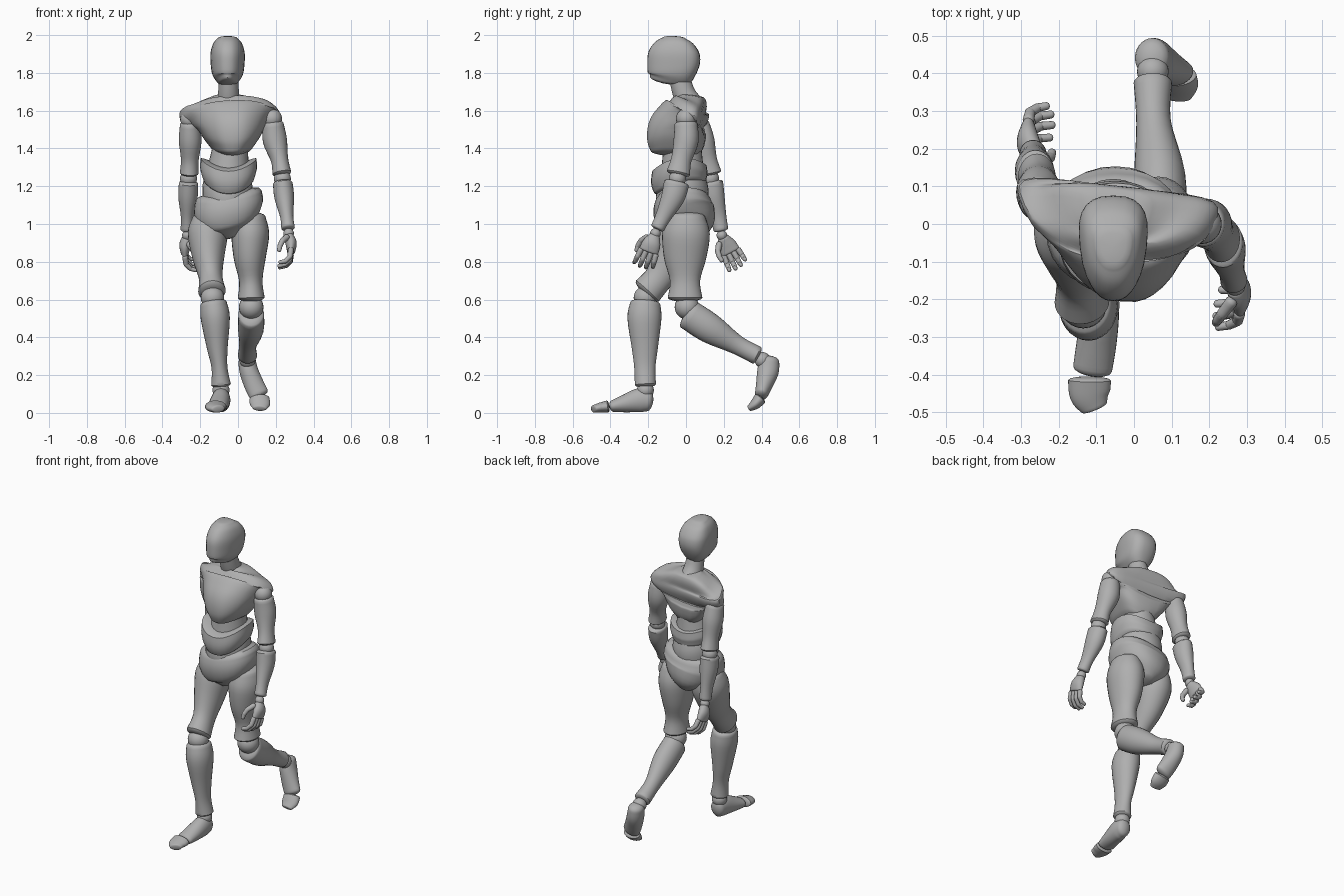
import bpy, bmesh, math
from mathutils import Vector, Matrix

if "Cube" in bpy.data.objects:
    bpy.data.objects.remove(bpy.data.objects["Cube"])

grey = bpy.data.materials.new("mannequin_grey")
grey.use_nodes = True
COLOUR = (0.43, 0.43, 0.43, 1)
grey.diffuse_color = COLOUR
grey.node_tree.nodes["Principled BSDF"].inputs["Base Color"].default_value = COLOUR
STEPS = 4
parts = []


def finish(name, bm):
    bmesh.ops.recalc_face_normals(bm, faces=bm.faces)
    mesh = bpy.data.meshes.new(name)
    bm.to_mesh(mesh)
    bm.free()
    mesh.materials.append(grey)
    obj = bpy.data.objects.new(name, mesh)
    bpy.context.scene.collection.objects.link(obj)
    parts.append(obj)


def spline(a, b, c, d, t):
    return 0.5 * (2 * b + (c - a) * t + (2 * a - 5 * b + 4 * c - d) * t * t
                  + (3 * b - a - 3 * c + d) * t ** 3)


def loft(name, stations, cap=0.3, taper=0, power=1, warp=None, matrix=None, sides=28):
    """Smooth body through stations (x, y, z, half width, half depth) with domed ends."""
    s = [stations[0]] + list(stations) + [stations[-1]]
    dense = []
    for i in range(len(stations) - 1):
        for k in range(STEPS):
            dense.append([spline(*q, k / STEPS) for q in zip(*s[i:i + 4])])
    dense.append(list(stations[-1]))
    mids = [Vector(q[:3]) for q in dense]
    rings = []
    for i, q in enumerate(dense):
        along = (mids[min(i + 1, len(mids) - 1)] - mids[max(i - 1, 0)]).normalized()
        rings.append((mids[i], along, q[3], q[4]))
    # Domes round off both ends
    angles = [math.radians(a) for a in (25, 50, 72, 86)]
    for end, sign in ((0, -1), (-1, 1)):
        mid, along, w, d = rings[end]
        for a in angles:
            k = math.cos(a)
            ring = (mid + along * sign * cap * min(w, d) * math.sin(a), along, w * k, d * k)
            rings.insert(0 if sign < 0 else len(rings), ring)
    bm = bmesh.new()
    loops = []
    for mid, along, w, d in rings:
        side = Vector((1, 0, 0))
        side = (side - along * side.dot(along)).normalized()
        fore = side.cross(along)
        loop = []
        for j in range(sides):
            a = math.tau * j / sides
            u, v = math.cos(a), math.sin(a)
            u = math.copysign(abs(u) ** power, u) * (1 - taper * v)
            v = math.copysign(abs(v) ** power, v)
            p = mid + side * w * u + fore * d * v
            p = warp(p) if warp else p
            loop.append(bm.verts.new(matrix @ p if matrix else p))
        loops.append(loop)
    for a, b in zip(loops, loops[1:]):
        for j in range(sides):
            k = (j + 1) % sides
            bm.faces.new((a[j], a[k], b[k], b[j]))
    bm.faces.new(loops[0])
    bm.faces.new(loops[-1])
    finish(name, bm)


def ball(name, x, y, z, r):
    bm = bmesh.new()
    bmesh.ops.create_uvsphere(bm, u_segments=24, v_segments=14, radius=r,
                              matrix=Matrix.Translation((x, y, z)))
    finish(name, bm)


def ramp(value, low, high):
    return max(0, min(1, (value - low) / (high - low)))


# Head: flat face, slanted jaw line
def jaw(p):
    low = 1 - ramp(p.z, 1.74, 1.88)
    return Vector((p.x, p.y, p.z + 0.36 * (p.y + 0.07) * low))


loft("head", [(-.055, -.085, 1.755, .05, .115), (-.055, -.072, 1.79, .078, .132),
              (-.055, -.065, 1.85, .087, .14), (-.055, -.065, 1.91, .087, .134),
              (-.055, -.064, 1.96, .072, .1), (-.055, -.063, 1.985, .05, .06)],
     cap=.2, taper=.25, power=.8, warp=jaw)
loft("neck", [(-.05, .03, 1.62, .065, .07), (-.05, -.01, 1.69, .056, .06),
              (-.05, -.035, 1.78, .05, .055)])


# Chest: yawed shell with overhanging shoulder caps and an arched lower rim
def chest_shape(p):
    x = p.x + .04
    y = p.y - .11 * x + .25 * x * x
    arch = 3 * x * x * (1 - ramp(p.z, 1.36, 1.52))
    return Vector((p.x, y, p.z + arch))


loft("chest", [(-.03, -.06, 1.37, .1, .125), (-.03, -.055, 1.42, .142, .148),
               (-.035, -.048, 1.5, .172, .152), (-.04, -.025, 1.56, .205, .13),
               (-.043, -.003, 1.59, .25, .112), (-.043, .01, 1.62, .238, .094),
               (-.045, .025, 1.65, .16, .08), (-.045, .03, 1.675, .09, .065)],
     taper=.32, power=.72, cap=.15, warp=chest_shape)


# Abdomen bands and pelvis
def saddle(p):
    x = p.x + .05
    return p + Vector((0, 0, 2.4 * x * x + .12 * (p.y + .03) - .01))


def hip_tilt(p):
    x = p.x + .05
    return p + Vector((0, 0, .17 * x + .8 * x * x * ramp(p.z, 1.03, 1.14)))


loft("ribs", [(-.05, -.03, 1.205, .135, .138), (-.05, -.035, 1.25, .15, .15),
              (-.05, -.035, 1.305, .148, .144)], power=.9, cap=.12, warp=saddle)
loft("waist", [(-.055, -.02, 1.08, .13, .13), (-.055, -.02, 1.17, .132, .14),
               (-.05, -.02, 1.28, .11, .115), (-.04, -.02, 1.42, .09, .1)], warp=saddle)
loft("pelvis", [(-.05, -.015, 1.13, .175, .145), (-.05, -.012, 1.07, .182, .162),
                (-.045, .005, 1.0, .14, .15), (-.04, .01, .94, .06, .1)],
     power=.9, cap=.3, warp=hip_tilt)

# Legs: right one planted in front, left one trailing
loft("right_thigh", [(-.155, 0, 1.03, .085, .1), (-.16, -.02, .95, .106, .12),
                     (-.157, -.07, .83, .086, .105), (-.145, -.14, .72, .063, .078),
                     (-.138, -.205, .645, .073, .082)])
ball("right_knee", -.135, -.215, .61, .062)
loft("right_shin", [(-.13, -.215, .58, .07, .08), (-.12, -.22, .5, .077, .09),
                    (-.11, -.218, .35, .056, .07), (-.098, -.218, .24, .042, .056),
                    (-.09, -.215, .15, .052, .056)])
ball("right_ankle", -.09, -.215, .12, .045)
loft("right_foot", [(-.088, -.2, .064, .044, .056), (-.09, -.245, .067, .05, .064),
                    (-.1, -.32, .05, .053, .048), (-.11, -.385, .036, .052, .032)], cap=.6)
loft("right_toes", [(-.118, -.415, .034, .057, .032), (-.117, -.455, .028, .053, .026),
                    (-.105, -.488, .021, .036, .02)])

loft("left_thigh", [(.065, 0, 1.04, .08, .1), (.065, 0, .95, .1, .126),
                    (.062, -.005, .82, .085, .112), (.068, -.005, .7, .062, .08),
                    (.07, -.005, .61, .071, .092)])
ball("left_knee", .07, .005, .56, .065)
loft("left_shin", [(.07, .015, .52, .068, .08), (.068, .13, .445, .068, .079),
                   (.052, .27, .36, .046, .051), (.05, .375, .305, .051, .049)])
ball("left_ankle", .05, .405, .28, .042)
loft("left_foot", [(.048, .442, .275, .046, .052), (.058, .434, .22, .05, .057),
                   (.085, .415, .15, .053, .045), (.11, .4, .1, .053, .035)], cap=.6)
loft("left_toes", [(.113, .392, .075, .053, .034), (.117, .365, .045, .053, .028),
                   (.115, .335, .024, .036, .016)])

# Arms: left one swings forward, right one back
ball("left_shoulder", .18, 0, 1.558, .053)
loft("left_upper_arm", [(.185, 0, 1.53, .056, .06), (.196, 0, 1.44, .064, .066),
                        (.22, -.025, 1.34, .046, .054), (.232, -.04, 1.27, .05, .063)])
ball("left_elbow", .235, -.045, 1.24, .045)
loft("left_forearm", [(.237, -.05, 1.215, .052, .067), (.245, -.07, 1.14, .052, .062),
                      (.258, -.12, 1.04, .035, .042), (.265, -.15, .98, .036, .037)])
ball("right_shoulder", -.255, .06, 1.553, .05)
loft("right_upper_arm", [(-.255, .065, 1.53, .052, .058), (-.253, .085, 1.44, .06, .066),
                         (-.255, .11, 1.34, .047, .054), (-.258, .125, 1.27, .05, .063)])
ball("right_elbow", -.262, .13, 1.24, .045)
loft("right_forearm", [(-.262, .13, 1.215, .051, .067), (-.265, .145, 1.14, .051, .06),
                       (-.268, .17, 1.04, .035, .044), (-.268, .185, .97, .036, .039)])


# Hands: palm, jointed fingers curling inward, thumb towards the front
def chain(name, points, radius, matrix):
    for n, (a, b) in enumerate(zip(points, points[1:])):
        r = radius * (1 - .12 * n)
        loft(f"{name}_{n + 1}", [(*a, r, r), (*b, r * .9, r * .9)], cap=.8,
             matrix=matrix, sides=12)


def hand(label, wrist, swing, inward):
    frame = Matrix.Translation(wrist) @ Matrix.Rotation(swing, 4, 'X')
    ball(label + "_wrist", *wrist, .028)
    loft(label + "_palm", [(0, 0, -.015, .025, .03), (-inward * .013, 0, -.055, .03, .048),
                           (-inward * .013, 0, -.1, .022, .052)], matrix=frame)
    for n, name in enumerate(("index", "middle", "ring", "little")):
        y = (n - 1.5) * .028
        size = (.95, 1.05, 1, .8)[n]
        path = [(0, 0, 0), (.005, .1, -.042), (.03, .15, -.07), (.06, .2, -.078)]
        points = [(inward * (a * size - .012), y * (1 + b), c * size - .108) for a, b, c in path]
        chain(f"{label}_{name}_finger", points, .0155, frame)
    chain(label + "_thumb", [(inward * .01, -.035, -.035), (inward * .034, -.058, -.065),
                             (inward * .046, -.064, -.095), (inward * .05, -.062, -.118)],
          .017, frame)


hand("left", (.268, -.162, .95), -.36, -1)
hand("right", (-.268, .19, .94), .48, 1)

# Smooth shading with crisp creases
bpy.ops.object.select_all(action='DESELECT')
for part in parts:
    part.select_set(True)
bpy.context.view_layer.objects.active = parts[0]
bpy.ops.object.shade_smooth_by_angle(angle=math.radians(40))
